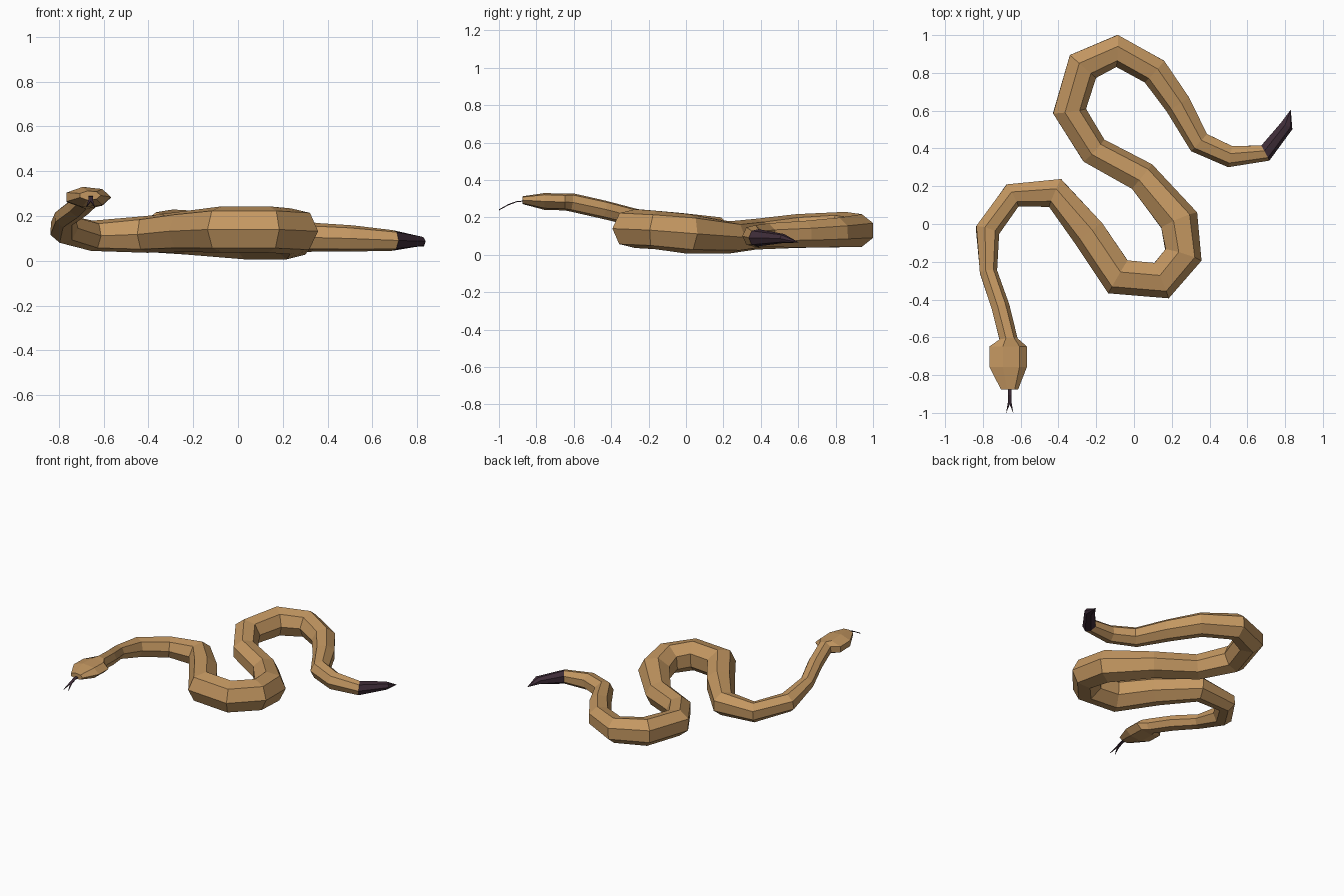
import bpy, math
from mathutils import Vector

if "Cube" in bpy.data.objects:
    bpy.data.objects.remove(bpy.data.objects["Cube"])


def material(name, rgb):
    m = bpy.data.materials.new(name)
    m.diffuse_color = (*rgb, 1)
    m.use_nodes = True
    m.node_tree.nodes["Principled BSDF"].inputs["Base Color"].default_value = m.diffuse_color
    return m


tan = material("tan_scales", (0.55, 0.31, 0.12))
dark = material("dark_plum", (0.048, 0.025, 0.039))


def make_object(name, verts, faces, mat):
    me = bpy.data.meshes.new(name)
    me.from_pydata(verts, [], faces)
    me.materials.append(mat)
    ob = bpy.data.objects.new(name, me)
    bpy.context.collection.objects.link(ob)
    return ob


SIDES = 7
# Spine stations from tail to nose: x, y, z, half width
spine = [
    (.807, .517, .087, .035), (.695, .375, .091, .045), (.508, .357, .10, .057),
    (.344, .431, .105, .062), (.232, .633, .11, .070), (.108, .807, .12, .077),
    (-.09, .916, .13, .085), (-.27, .834, .135, .092), (-.341, .598, .127, .088),
    (-.212, .389, .11, .080), (.043, .251, .093, .084), (.24, .02, .112, .103),
    (.262, -.165, .132, .100), (.146, -.300, .14, .101), (-.085, -.28, .14, .101),
    (-.24, -.05, .132, .090), (-.418, .164, .118, .080), (-.643, .151, .112, .066),
    (-.775, -.034, .145, .064), (-.77, -.254, .195, .046), (-.706, -.44, .242, .048),
    (-.664, -.61, .28, .048), (-.666, -.648, .282, .099), (-.666, -.757, .285, .099),
    (-.659, -.875, .292, .046),
]
# Flattened height radius where the section is not regular
flat = {0: .025, 22: .046, 23: .046, 24: .021}
NECK, TAIL = 21, 1


def ring(i):
    """Seven sided section standing across the spine, one corner on its left."""
    x, y, z, w = spine[i]
    here = Vector((x, y, z))
    before = Vector(spine[i - 1][:3]) if i else Vector((.83, .605, .065))
    after = Vector(spine[i + 1][:3]) if i + 1 < len(spine) else here + Vector((0, -1, 0))
    t = ((here - before).normalized() + (after - here).normalized()).normalized()
    if i > NECK:
        t = Vector((0, -1, 0))
    left = Vector((0, 0, 1)).cross(t).normalized()
    up = t.cross(left)
    rx = w * 2 / 1.901
    rz = flat.get(i, rx)
    c = here - left * rx * .05
    return [c + left * rx * math.cos(a) + up * rz * math.sin(a)
            for a in (k * math.tau / SIDES for k in range(SIDES))]


def loft(name, first, last, mat, tip=None, cap_end=False):
    verts, faces = [], []
    for i in range(first, last + 1):
        verts += ring(i)
    rows = last - first + 1
    for r in range(rows - 1):
        for k in range(SIDES):
            a, b = r * SIDES + k, r * SIDES + (k + 1) % SIDES
            faces.append((a, b, b + SIDES, a + SIDES))
    if tip:
        verts.append(Vector(tip))
        for k in range(SIDES):
            faces.append((len(verts) - 1, (k + 1) % SIDES, k))
    if cap_end:
        faces.append(tuple((rows - 1) * SIDES + k for k in range(SIDES)))
    return make_object(name, verts, faces, mat)


# Body, head and dark pointed tail share the same spine
loft("body", TAIL, NECK, tan)
loft("head", NECK, len(spine) - 1, tan, cap_end=True)
loft("tail_tip", 0, TAIL, dark, tip=(.83, .605, .065))

# Forked tongue: a thin drooping ribbon splitting into two points
cx, hw = -.658, .010
v = []
for y, z in ((-.86, .288), (-.905, .284), (-.945, .270)):
    v += [(cx - hw, y, z), (cx + hw, y, z)]
v += [(cx, -.955, .265), (cx - .019, -1, .24), (cx + .019, -1, .24)]
tongue = make_object("tongue", v, [(0, 2, 3, 1), (2, 4, 6, 5, 3), (4, 7, 6), (6, 8, 5)], dark)
mod = tongue.modifiers.new("thickness", "SOLIDIFY")
mod.thickness = .005
mod.offset = 0
